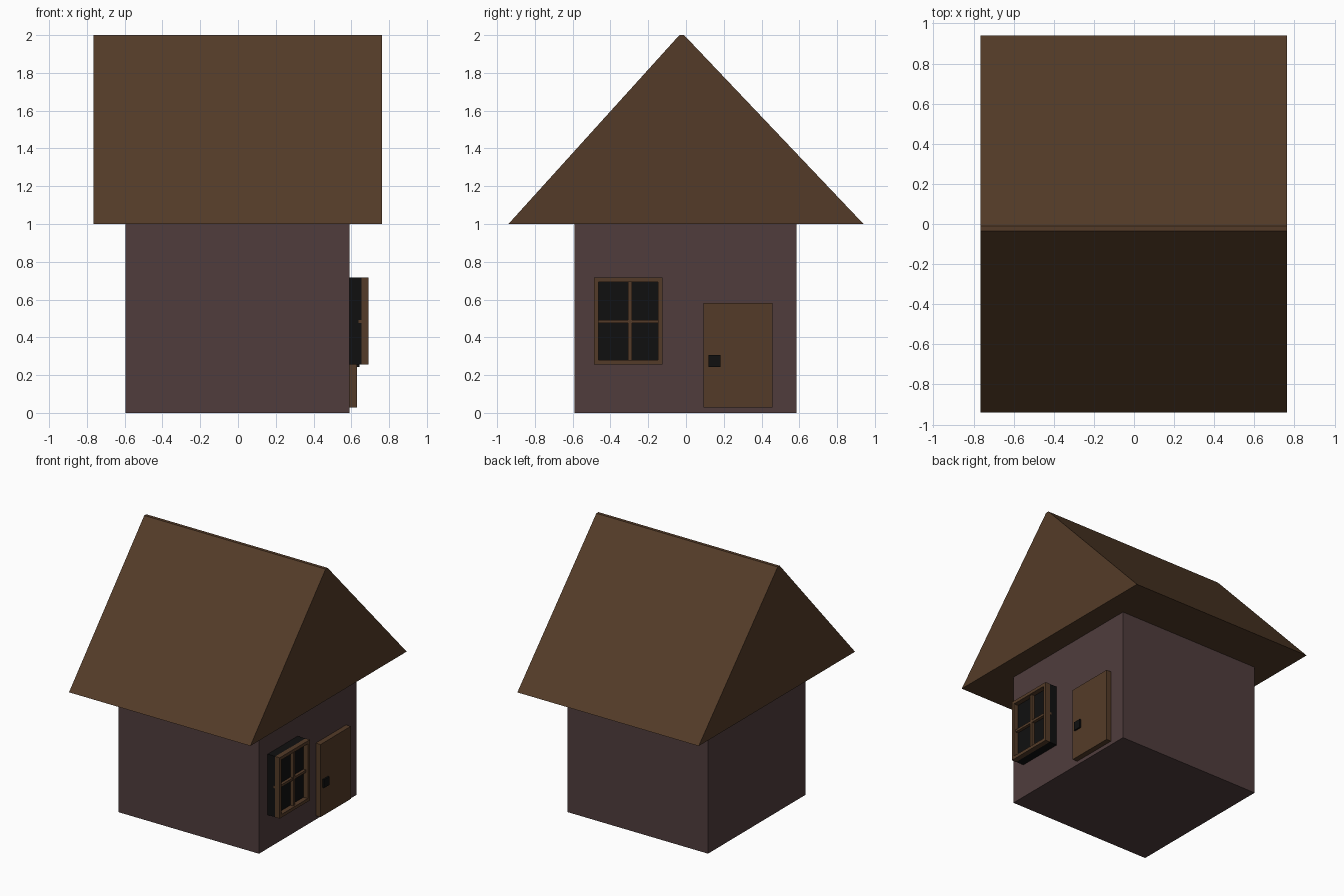
import bpy
import bmesh

cube = bpy.data.objects.get("Cube")
if cube:
    bpy.data.objects.remove(cube, do_unlink=True)


def material(name, color):
    mat = bpy.data.materials.new(name)
    mat.use_nodes = True
    rgba = (*color, 1)
    mat.diffuse_color = rgba
    mat.node_tree.nodes["Principled BSDF"].inputs["Base Color"].default_value = rgba
    return mat


wood = material("brown_wood", (0.088, 0.044, 0.021))
plaster = material("mauve_plaster", (0.08, 0.046, 0.046))
black = material("black", (0.005, 0.005, 0.005))


def finish(name, bm, mat):
    bmesh.ops.recalc_face_normals(bm, faces=bm.faces[:])
    mesh = bpy.data.meshes.new(name)
    bm.to_mesh(mesh)
    bm.free()
    mesh.materials.append(mat)
    obj = bpy.data.objects.new(name, mesh)
    bpy.context.collection.objects.link(obj)
    return obj


def prism(name, profile, x0, x1, mat):
    """Extrude a (y, z) outline along x."""
    bm = bmesh.new()
    face = bm.faces.new([bm.verts.new((x0, y, z)) for y, z in profile])
    moved = bmesh.ops.extrude_face_region(bm, geom=[face])["geom"]
    verts = [v for v in moved if isinstance(v, bmesh.types.BMVert)]
    bmesh.ops.translate(bm, verts=verts, vec=(x1 - x0, 0, 0))
    return finish(name, bm, mat)


def box(name, xs, ys, zs, mat):
    (y0, y1), (z0, z1) = ys, zs
    return prism(name, [(y0, z0), (y1, z0), (y1, z1), (y0, z1)], *xs, mat)


# House body and gabled roof with a narrow flat ridge
box("walls", (-0.595, 0.59), (-0.59, 0.585), (0, 1), plaster)
prism("roof", [(-0.94, 1), (0.94, 1), (-0.01, 2), (-0.035, 2)], -0.765, 0.762, wood)

# Door and its handle
box("door", (0.58, 0.63), (0.093, 0.457), (0.028, 0.581), wood)
box("door_handle", (0.62, 0.642), (0.119, 0.182), (0.243, 0.307), black)

# Window: dark box, projecting frame, crossing bars
Y0, Y1, Z0, Z1 = -0.487, -0.124, 0.255, 0.718
T = 0.024
box("window_glass", (0.585, 0.656), (Y0 + 0.002, Y1 - 0.002), (Z0, Z1), black)
frame_x = (0.654, 0.692)
for side, y in (("right", Y0), ("left", Y1 - T)):
    box("window_frame_" + side, frame_x, (y, y + T), (Z0, Z1), wood)
for side, z in (("bottom", Z0), ("top", Z1 - T)):
    box("window_frame_" + side, frame_x, (Y0 + T, Y1 - T), (z, z + T), wood)
box("window_bar_upright", (0.64, 0.68), (-0.306, -0.285), (Z0 + T, Z1 - T), wood)
box("window_bar_across", (0.638, 0.678), (Y0, Y1), (0.475, 0.493), wood)
